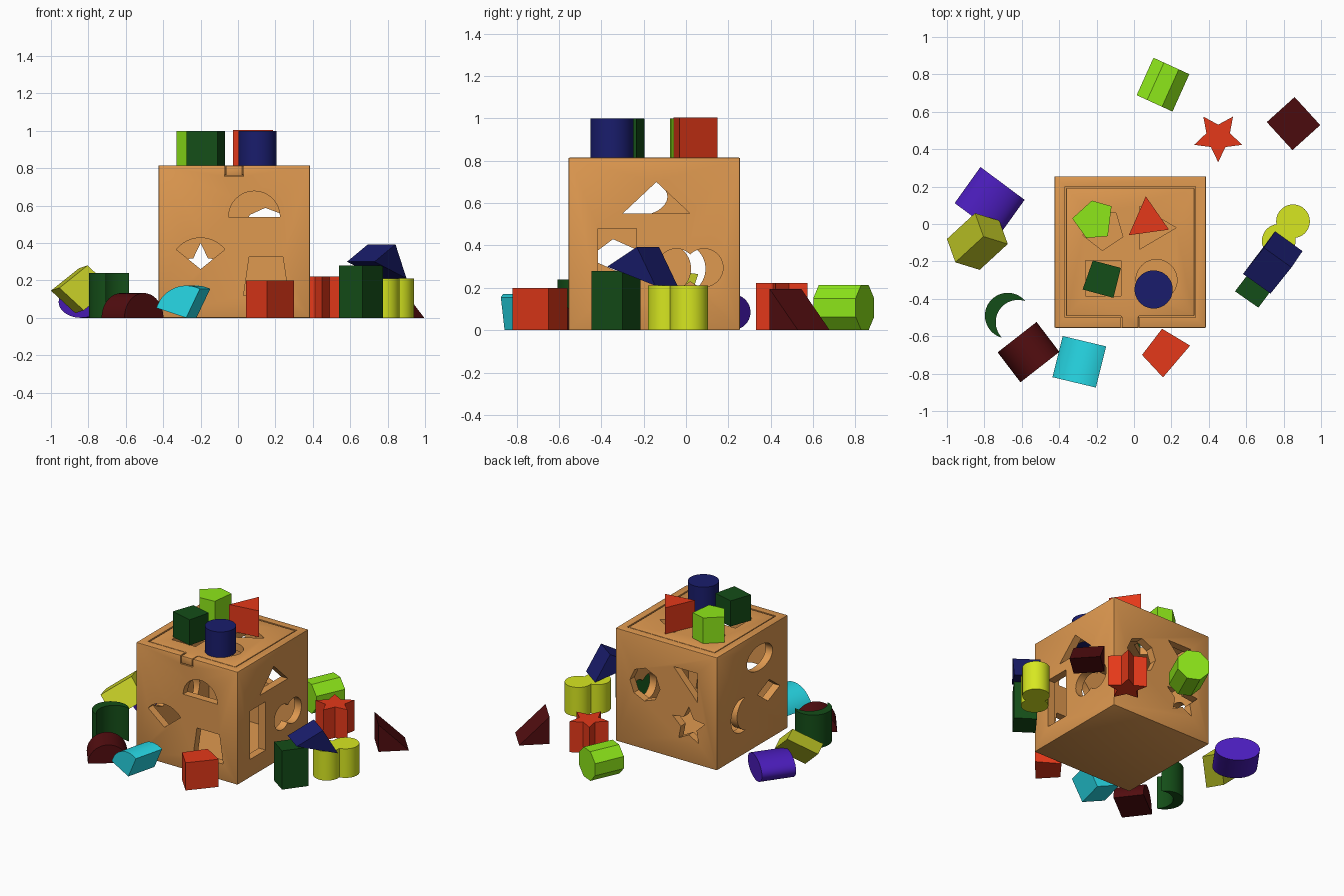
import bpy, bmesh
from math import sin, cos, radians
from mathutils import Vector as V

if "Cube" in bpy.data.objects:
    bpy.data.objects.remove(bpy.data.objects["Cube"])

X, Y, Z = V((1, 0, 0)), V((0, 1, 0)), V((0, 0, 1))

# ---------- colours ----------
def mat(name, rgb):
    m = bpy.data.materials.new(name)
    m.diffuse_color = (*rgb, 1)
    m.use_nodes = True
    m.node_tree.nodes["Principled BSDF"].inputs["Base Color"].default_value = m.diffuse_color
    return m

WOOD = mat("wood", (0.74, 0.32, 0.08))
RED = mat("red", (0.78, 0.04, 0.01))
LIME = mat("lime", (0.27, 0.80, 0.01))
YELLOW = mat("yellow", (0.68, 0.80, 0.015))
OLIVE = mat("olive_yellow", (0.55, 0.60, 0.02))
GREEN = mat("green", (0.007, 0.075, 0.009))
BLUE = mat("blue", (0.01, 0.012, 0.15))
PURPLE = mat("purple", (0.07, 0.012, 0.50))
CYAN = mat("cyan", (0.02, 0.68, 0.78))
MAROON = mat("maroon", (0.085, 0.004, 0.005))

# ---------- profiles ----------
def arc(cx, cy, r, a0, a1, n=24, ry=None):
    ry = r if ry is None else ry
    return [(cx + r * cos(radians(a0 + (a1 - a0) * i / n)),
             cy + ry * sin(radians(a0 + (a1 - a0) * i / n))) for i in range(n + 1)]

def ring(cx, cy, r, n=48, start=0, ry=None):
    return arc(cx, cy, r, start, start + 360, n, ry)[:-1]

def star(cx, cy, r, ri, start):
    return [(cx + (ri if i % 2 else r) * cos(radians(start + 36 * i)),
             cy + (ri if i % 2 else r) * sin(radians(start + 36 * i))) for i in range(10)]

def crescent(cx, cy, mid):
    m = radians(mid)
    outer = arc(0, 0, .122, -107.5, 107.5, 32)
    inner = arc(-.065, 0, .119, 76.5, -76.5, 24)[1:-1]
    return [(cx + x * cos(m) - y * sin(m), cy + x * sin(m) + y * cos(m)) for x, y in outer + inner]

def rot2(pts, cx, cy, deg):
    a = radians(deg)
    return [(cx + x * cos(a) - y * sin(a), cy + x * sin(a) + y * cos(a)) for x, y in pts]

def figure_eight():
    return arc(.065, 0, .09, -136, 136, 32) + arc(-.065, 0, .09, 44, 316, 32)

def rect(x0, y0, x1, y1):
    return [(x0, y0), (x1, y0), (x1, y1), (x0, y1)]

# ---------- extruded profile on any plane ----------
def prism(name, m, pts, o, u, v, w):
    o, u, v, w = V(o), V(u), V(v), V(w)
    bm = bmesh.new()
    a = [bm.verts.new(o + u * p[0] + v * p[1]) for p in pts]
    b = [bm.verts.new(q.co + w) for q in a]
    n = len(pts)
    bm.faces.new(a)
    bm.faces.new(b[::-1])
    for i in range(n):
        bm.faces.new((a[i], b[i], b[(i + 1) % n], a[(i + 1) % n]))
    bmesh.ops.recalc_face_normals(bm, faces=bm.faces)
    me = bpy.data.meshes.new(name)
    bm.to_mesh(me)
    bm.free()
    ob = bpy.data.objects.new(name, me)
    bpy.context.collection.objects.link(ob)
    if m:
        me.materials.append(m)
    return ob

def upright(name, m, pts, h, z=0):
    return prism(name, m, pts, (0, 0, z), X, Y, (0, 0, h))

def lying(name, m, pts, o, u, w):
    return prism(name, m, pts, o, V((*u, 0)).normalized(), Z, (*w, 0))

def activate(ob):
    bpy.ops.object.select_all(action='DESELECT')
    ob.select_set(True)
    bpy.context.view_layer.objects.active = ob

def bevel(ob, width):
    activate(ob)
    b = ob.modifiers.new("edge", 'BEVEL')
    b.width, b.segments, b.limit_method = width, 2, 'ANGLE'
    bpy.ops.object.modifier_apply(modifier=b.name)

def cut(ob, cutters):
    activate(ob)
    for c in cutters:
        c.hide_render = True
        md = ob.modifiers.new("hole", 'BOOLEAN')
        md.operation, md.solver, md.object = 'DIFFERENCE', 'EXACT', c
        bpy.ops.object.modifier_apply(modifier=md.name)
        bpy.data.objects.remove(c)

# ---------- box body ----------
box = upright("box_body", WOOD, rect(-.425, -.555, .385, .255), .815)
bevel(box, .005)
faces = {  # plane origin, horizontal axis, cut direction
    "front": ((0, -.58, 0), X, Y * .1), "back": ((0, .18, 0), X, Y * .1),
    "right": ((.31, 0, 0), Y, X * .1), "left": ((-.45, 0, 0), Y, X * .1)}
holes = {
    "front": [arc(.087, .54, .137, 0, 180),
              [(-.2, .26)] + arc(-.2, .26, .167, 39, 141),
              [(.03, .12), (.27, .12), (.24, .325), (.06, .325)]],
    "right": [[(-.3, .55), (.02, .55), (-.14, .70)],
              rect(-.415, .13, -.235, .48),
              rot2(figure_eight(), .02, .295, 0)],
    "back": [ring(.15, .468, .12, 8, 92),
             [(-.08, .66), (-.27, .66), (-.27, .45)],
             star(-.2, .265, .135, .066, 90)],
    "left": [ring(-.235, .63, .147, 48, 0, .09),
             [(-.345, .43), (-.21, .37), (-.33, .28), (-.465, .34)],
             crescent(-.03, .29, 0)]}
cutters = [upright("cavity", None, rect(-.37, -.50, .33, .20), 1, .055),
           prism("tab_notch", None, rect(-.072, .755, .03, .9), (0, -.6, 0), X, Z, Y * .2)]
for side, profiles in holes.items():
    o, u, w = faces[side]
    cutters += [prism("hole", None, p, o, u, Z, w) for p in profiles]
cut(box, cutters)

# ---------- lid with thumb tab ----------
lid = upright("lid", WOOD, [(-.363, -.493), (-.065, -.493), (-.065, -.555), (.023, -.555),
                            (.023, -.493), (.323, -.493), (.323, .193), (-.363, .193)], .054, .76)
bevel(lid, .005)
lid_holes = [ring(-.165, -.03, .112, 5, -20), [(.03, -.135), (.225, -.02), (.03, .095)],
             rect(-.26, -.385, -.07, -.195), ring(.12, -.30, .11)]
cut(lid, [upright("hole", None, p, .2, .7) for p in lid_holes])

# ---------- blocks on the lid ----------
TOP = .815
upright("pentagon_block", LIME,
        [(-.225, .125), (-.12, .095), (-.14, -.065), (-.255, -.075), (-.33, .03)], .185, TOP)
upright("triangle_block", RED, [(.063, .148), (.187, -.03), (-.028, -.06)], .19, TOP)
upright("square_block", GREEN, [(-.22, -.195), (-.07, -.235), (-.11, -.395), (-.275, -.35)], .185, TOP)
upright("cylinder_block", BLUE, ring(.105, -.35, .102), .185, TOP)

# ---------- upright blocks on the floor ----------
upright("star_block", RED, star(.45, .465, .135, .066, -90), .222)
upright("figure_eight_block", YELLOW, rot2(figure_eight(), .812, -.038, 54), .21)
upright("rectangle_block", GREEN, [(.54, -.36), (.665, -.447), (.775, -.30), (.65, -.215)], .28)
upright("trapezoid_block", RED, [(.15, -.56), (.30, -.65), (.155, -.82), (.043, -.70)], .2)
upright("crescent_block", GREEN, crescent(-.675, -.49, 147.5), .24)

# ---------- lying blocks on the floor ----------
lying("octagon_block", LIME, ring(0, .107, .114, 8, 22.5), (.11, .645, 0), (.19, -.087), (.09, .2))
lying("right_triangle_block", MAROON, [(0, 0), (.2, 0), (0, .195)], (.71, .545, 0), (.15, .135), (.137, -.15))
lying("half_round_block", MAROON, arc(0, 0, .132, 0, 180, 32), (-.503, -.765, 0), (.205, .16), (-.122, .16))
lying("oval_block", PURPLE, ring(0, .085, .147, 48, 0, .085), (-.703, .217, 0), (.235, -.175), (-.138, -.193))
lying("fan_block", CYAN, [(0, 0)] + arc(0, 0, .172, 64, 162, 20), (-.277, -.857, 0), (.23, -.055), (.055, .22))

# ---------- tilted blocks leaning on others ----------
def tilted(name, m, pts, w):
    o = V(pts[0])
    u, v = V(pts[1]) - o, V(pts[2]) - o
    corners = [(0, 0), (1, 0), (0, 1)] if len(pts) == 3 else [(0, 0), (1, 0), (1, 1), (0, 1)]
    return prism(name, m, corners, o, u, v, w)

tilted("wide_triangle_block", BLUE, [(.583, -.267, .30), (.754, -.04, .21), (.695, -.127, .393)],
       (.147, -.105, 0))
tilted("parallelogram_block", OLIVE,
       [(-1, -.08, .145), (-.955, -.205, .16), (-.87, -.12, .025), (0, 0, 0)], (.15, .138, .12))

# ---------- smooth only the rounded surfaces ----------
for ob in list(bpy.context.scene.objects):
    activate(ob)
    bpy.ops.object.shade_smooth_by_angle(angle=radians(25))
